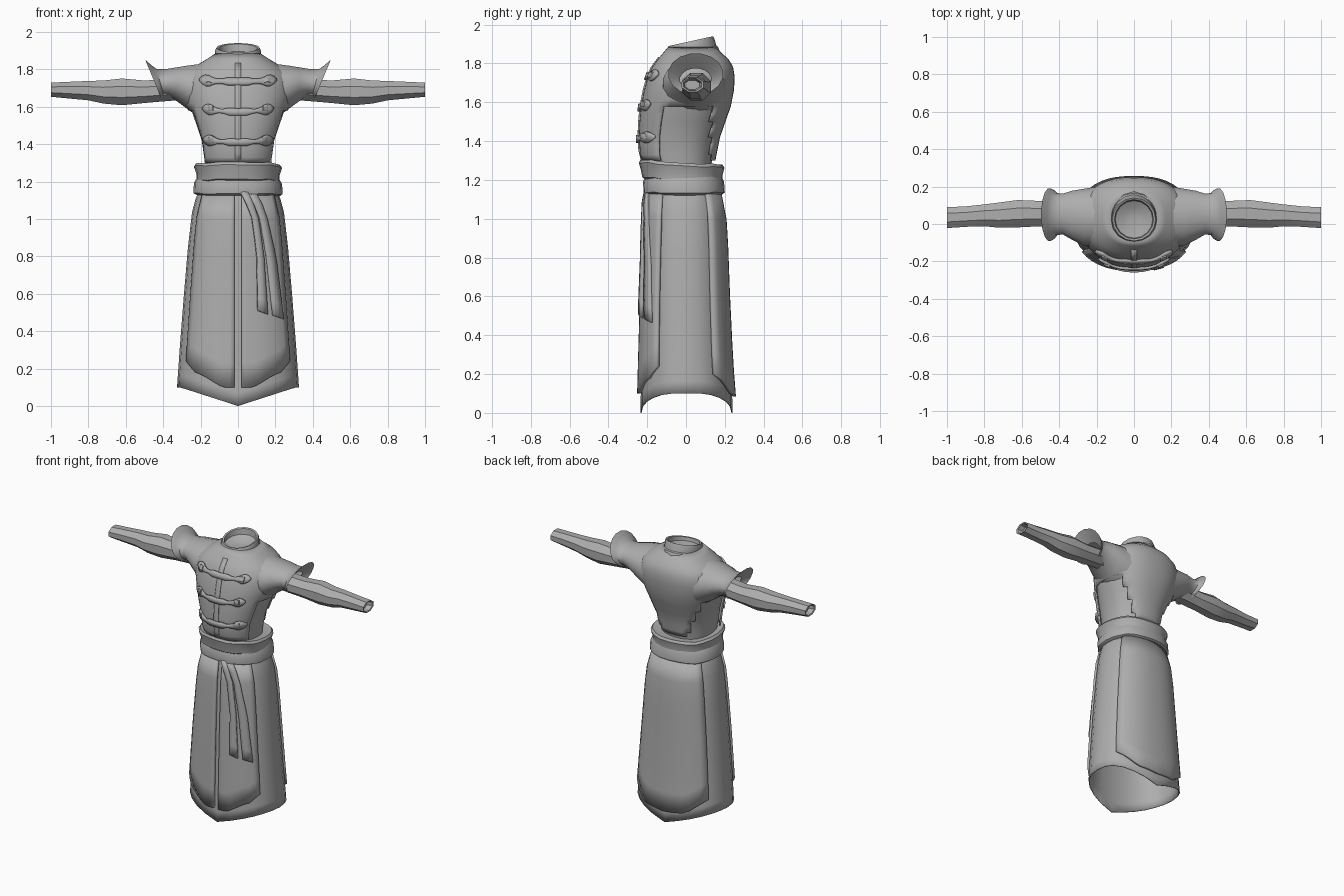
import bpy, bmesh, math
from mathutils import Vector

if "Cube" in bpy.data.objects:
    bpy.data.objects.remove(bpy.data.objects["Cube"])

cloth = bpy.data.materials.new("grey_cloth")
cloth.diffuse_color = (0.42, 0.42, 0.42, 1)
cloth.use_nodes = True
cloth.node_tree.nodes["Principled BSDF"].inputs["Base Color"].default_value = cloth.diffuse_color


def make(name, verts, faces, thick=0.0, angle=35, offset=0.0):
    me = bpy.data.meshes.new(name)
    me.from_pydata([tuple(v) for v in verts], [], faces)
    bm = bmesh.new()
    bm.from_mesh(me)
    bmesh.ops.recalc_face_normals(bm, faces=bm.faces)
    bm.to_mesh(me)
    bm.free()
    me.materials.append(cloth)
    ob = bpy.data.objects.new(name, me)
    bpy.context.collection.objects.link(ob)
    if thick:
        m = ob.modifiers.new("thickness", 'SOLIDIFY')
        m.thickness, m.offset = thick, offset
    bpy.ops.object.select_all(action='DESELECT')
    ob.select_set(True)
    bpy.context.view_layer.objects.active = ob
    bpy.ops.object.shade_smooth_by_angle(angle=math.radians(angle))
    return ob


def loft(name, rings, cap0=False, cap1=False, skip=None, **kw):
    """Bridge closed rings of points; skip(centre) leaves a face out."""
    n = len(rings[0])
    verts = [p for r in rings for p in r]
    faces = []
    for j in range(len(rings) - 1):
        for i in range(n):
            f = (j*n+i, j*n+(i+1) % n, (j+1)*n+(i+1) % n, (j+1)*n+i)
            if not (skip and skip(sum((verts[k] for k in f), Vector()) / 4)):
                faces.append(f)
    if cap0:
        faces.append(tuple(range(n)))
    if cap1:
        faces.append(tuple(range(len(verts) - n, len(verts))))
    return make(name, verts, faces, **kw)


def grid(name, nu, nv, fn, **kw):
    """Sheet from fn(u, v) with u and v in 0..1."""
    verts = [fn(i / nu, j / nv) for j in range(nv + 1) for i in range(nu + 1)]
    w = nu + 1
    faces = [(j*w+i, j*w+i+1, (j+1)*w+i+1, (j+1)*w+i) for j in range(nv) for i in range(nu)]
    return make(name, verts, faces, **kw)


def lerp(table, t):
    """Piecewise-linear lookup in rows (key, values...)."""
    t = min(max(t, table[0][0]), table[-1][0])
    for a, b in zip(table, table[1:]):
        if t <= b[0]:
            k = (t - a[0]) / (b[0] - a[0])
            return [p + (q - p) * k for p, q in zip(a[1:], b[1:])]


def power(v, e):
    return math.copysign(abs(v) ** e, v)


def section(table, z, a, grow=0.0, n=2.3):
    rx, yf, yb = lerp(table, z)
    return Vector(((rx + grow) * power(math.cos(a), 2 / n),
                   (yf + yb) / 2 + ((yb - yf) / 2 + grow) * power(math.sin(a), 2 / n), z))


def on_side(table, x, z, sign, grow, n=2.3):
    """Point on the front (sign -1) or back (+1) of a body surface."""
    rx, yf, yb = lerp(table, z)
    k = max(0, 1 - abs(x / rx) ** n) ** (1 / n)
    return Vector((x, (yf + yb) / 2 + sign * ((yb - yf) / 2 * k + grow), z))


def angles(n):
    return [2 * math.pi * i / n for i in range(n)]


# Body tables: height, half width, front y, back y
SKIRT = [(0, .325, -.232, .237), (.1, .323, -.23, .235), (.25, .313, -.226, .222),
         (.6, .286, -.216, .205), (.95, .256, -.202, .192), (1.08, .236, -.192, .178),
         (1.16, .2, -.175, .15)]
TORSO = [(1.26, .185, -.205, .14), (1.33, .195, -.232, .152), (1.42, .208, -.238, .17),
         (1.5, .235, -.235, .198), (1.58, .262, -.227, .226), (1.66, .285, -.212, .242),
         (1.73, .285, -.192, .246), (1.78, .262, -.17, .238), (1.82, .215, -.14, .215),
         (1.85, .165, -.115, .18), (1.88, .12, -.09, .15)]

# Long skirt with a hem dipping at front and back
rings = []
for t in (0, .06, .2, .45, .7, .88, .95, 1):
    ring = []
    for a in angles(24):
        lo = .1 * min(1, abs(section(SKIRT, 0, a).x) / .31)
        ring.append(section(SKIRT, lo + (1.16 - lo) * t, a))
    rings.append(ring)
loft("skirt", rings, cap1=True, thick=.006)

# Two front skirt panels and one back panel
FRONT_HEM = [(0, .1), (.25, .1), (.65, .165), (.8, .18), (1, .24)]
BACK_HEM = [(0, .085), (.55, .1), (1, .2)]


def front_panel(side):
    def fn(u, v):
        z = 1.125 + (lerp(FRONT_HEM, u)[0] - 1.125) * v
        edge = lerp(SKIRT, z)[0] * .87
        return on_side(SKIRT, side * (.018 + (edge - .018) * u), z, -1, .013)
    return fn


def back_panel(u, v):
    s = 2 * u - 1
    z = 1.125 + (lerp(BACK_HEM, abs(s))[0] - 1.125) * v
    return on_side(SKIRT, s * lerp(SKIRT, z)[0] * .87, z, 1, .013)


for side, label in ((-1, "left"), (1, "right")):
    grid("front_panel_" + label, 10, 8, front_panel(side), thick=.018)
grid("back_panel", 16, 8, back_panel, thick=.018)

# Hanging sash ends: height, left edge, right edge
TAILS = [[(.5, .105, .158), (.8, .1, .138), (1.0, .075, .11), (1.1, .035, .075), (1.15, .01, .05)],
         [(.475, .185, .24), (.8, .15, .2), (1.0, .115, .155), (1.1, .075, .12), (1.15, .04, .09)]]
for k, tail in enumerate(TAILS):
    def tail_point(u, v, tail=tail, k=k):
        z = tail[0][0] + (1.15 - tail[0][0]) * v
        a, b = lerp(tail, z)
        return on_side(SKIRT, a + (b - a) * u, z + .02 * (1 - v) * (.5 - u), -1, .03 - .004 * k)
    grid("sash_end_%d" % (k + 1), 2, 9, tail_point, thick=.018)

# Waist sash: two wrapped bands, the upper one tilted forward
LOWER = [(1.125, .222, -.2, .185), (1.135, .238, -.218, .2), (1.19, .236, -.222, .196),
         (1.225, .215, -.205, .18)]
UPPER = [(1.19, .205, -.21, .17), (1.2, .222, -.225, .188), (1.235, .222, -.232, .188),
         (1.275, .236, -.243, .198), (1.29, .225, -.235, .188), (1.28, .19, -.2, .15)]
for name, rows, tilt in (("sash_lower", LOWER, 0), ("sash_upper", UPPER, -.06)):
    rings = []
    for z, *dims in rows:
        ring = [section([(0, *dims), (9, *dims)], z, a) for a in angles(24)]
        for p in ring:
            p.z += tilt * p.y + .004 * math.sin(5 * p.x / .1)
        rings.append(ring)
    loft(name, rings, True, True)

# Inner bodice, visible at the open sides
loft("bodice", [[section(TORSO, z, a, -.014) for a in angles(28)]
                for z in (1.24, 1.33, 1.42, 1.5, 1.58, 1.66, 1.72)], True, True)

# Jacket: body with open sides below the armholes
loft("jacket", [[section(TORSO, z, a) for a in angles(40)]
                for z in (1.3, 1.33, 1.38, 1.42, 1.46, 1.5, 1.54, 1.58, 1.62, 1.66, 1.7,
                          1.73, 1.755, 1.78, 1.8, 1.82, 1.85, 1.88)],
     skip=lambda c: c.z < 1.6 and -.13 + .1 * max(0, c.z - 1.45) < c.y < .13, thick=.01)


def x_ring(side, x, y0, y1, z0, z1, n, slant=0.0, jag=0.0):
    """Ring round the arm axis; slant pulls the underside towards the body."""
    ring = []
    for i, a in enumerate(angles(n)):
        a += math.pi / n
        s = math.sin(a)
        ring.append(Vector((side * (x - slant * (1 - s) / 2 - jag * (i % 2)),
                            (y0 + y1) / 2 + (y1 - y0) / 2 * math.cos(a) / math.cos(math.pi / n),
                            (z0 + z1) / 2 + (z1 - z0) / 2 * s)))
    return ring


# Rows: x, y range, z range, slant
SHOULDER = [(.1, -.13, .215, 1.5, 1.85, 0), (.2, -.125, .2, 1.535, 1.832, 0),
            (.27, -.115, .188, 1.585, 1.822, 0), (.33, -.085, .178, 1.63, 1.812, 0),
            (.39, -.055, .162, 1.648, 1.802, .02), (.435, -.06, .165, 1.652, 1.803, .04),
            (.465, -.078, .18, 1.645, 1.825, .07), (.497, -.09, .19, 1.637, 1.853, .09),
            (.49, -.08, .18, 1.645, 1.843, .09), (.43, -.03, .13, 1.66, 1.775, .05)]
SLEEVE = [(.32, -.02, .12, 1.63, 1.755), (.42, -.02, .122, 1.622, 1.75), (.5, -.012, .123, 1.615, 1.745),
          (.62, -.018, .128, 1.602, 1.757), (.72, -.02, .115, 1.612, 1.745),
          (.8, -.012, .105, 1.63, 1.742), (.9, -.015, .094, 1.64, 1.737),
          (1.0, -.022, .09, 1.65, 1.732), (.996, -.012, .08, 1.658, 1.724), (.96, -.005, .07, 1.664, 1.715)]
for side, label in ((-1, "left"), (1, "right")):
    loft("shoulder_" + label, [x_ring(side, *r[:5], 16, r[5]) for r in SHOULDER], angle=40)
    loft("sleeve_" + label, [x_ring(side, *r, 8) for r in SLEEVE], True, True, angle=32)

# Standing collar, rising to the back, with a shallow bowl inside
COLLAR = [(.145, .15, 1.835, .17), (.135, .14, 1.855, .22), (.122, .132, 1.862, .22),
          (.122, .122, 1.9, .2), (.116, .115, 1.915, .22), (.104, .105, 1.912, .22),
          (.1, .1, 1.88, .15), (.06, .06, 1.865, .1), (.02, .02, 1.86, 0)]
loft("collar", [[Vector((rx * math.cos(a), .025 + ry * math.sin(a), z + k * ry * math.sin(a)))
                 for a in angles(16)] for rx, ry, z, k in COLLAR], cap1=True)

# Placket strip down the chest
grid("placket", 2, 10, lambda u, v: on_side(TORSO, (u - .5) * .034, 1.3 + .53 * v, -1, .006), thick=.012)

# Three frog fastenings with square buttons
FROG = [(0, .018), (.25, .02), (.45, .01), (.62, .014), (.78, .03), (.88, .028), (1, .006)]
for k, (z0, half, sag) in enumerate(((1.742, .205, .008), (1.592, .188, .02), (1.425, .185, .015))):
    def frog(u, v, z0=z0, half=half, sag=sag):
        s = 2 * u - 1
        z = z0 - sag * (1 - s * s) + lerp(FROG, abs(s))[0] * (2 * v - 1)
        return on_side(TORSO, s * half, z, -1, .014)
    grid("frog_%d" % (k + 1), 24, 2, frog, thick=.014)
    for side, label in ((-1, "left"), (1, "right")):
        def button(size, out, x=side * half * .77, z=z0):
            return [on_side(TORSO, x + size * i, z + size * j, -1, out)
                    for i, j in ((-1, -1), (1, -1), (1, 1), (-1, 1))]
        loft("button_%d_%s" % (k + 1, label),
             [button(.015, .015), button(.015, .03), button(.008, .034)], cap1=True)
